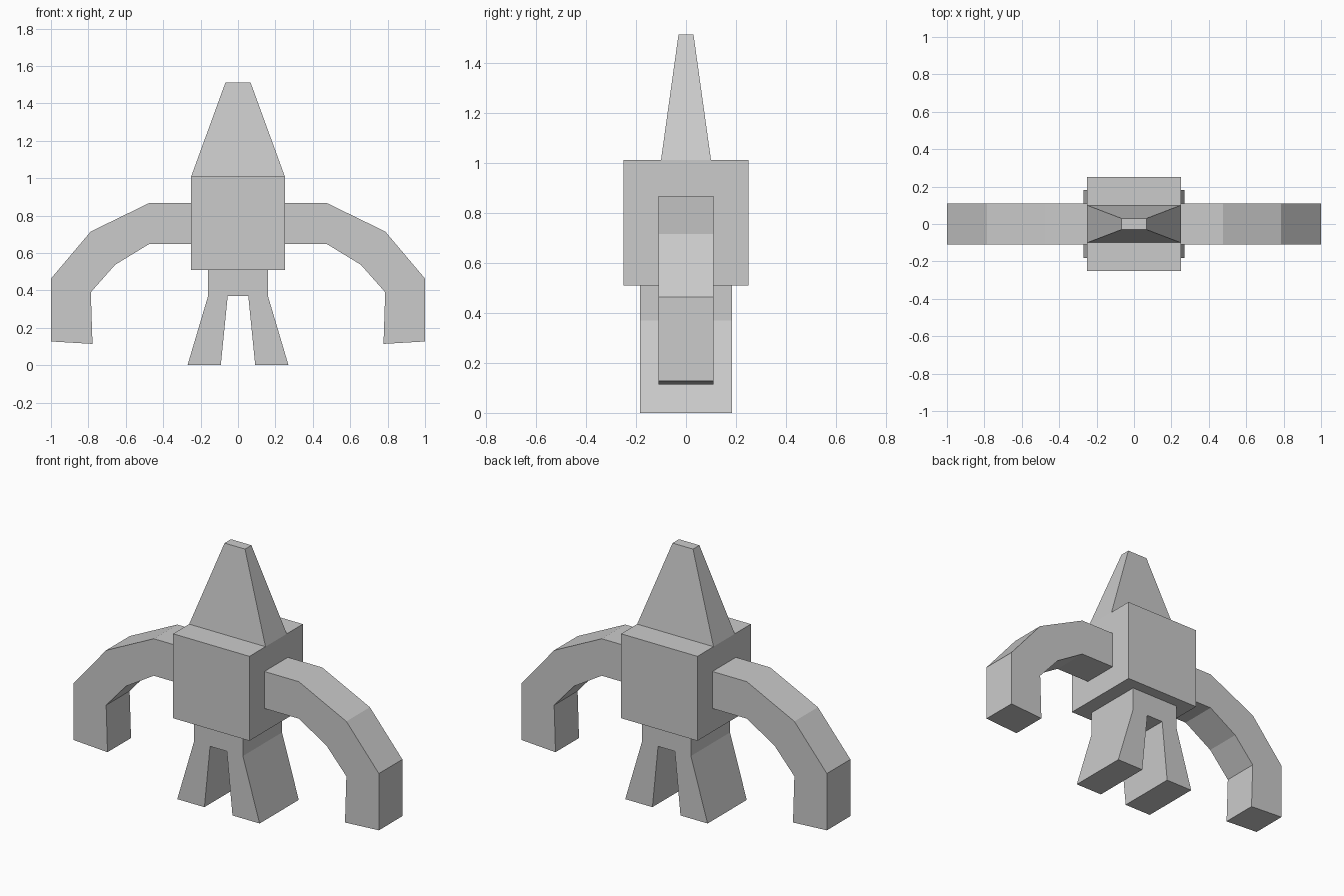
import bpy, bmesh

if "Cube" in bpy.data.objects:
    bpy.data.objects.remove(bpy.data.objects["Cube"])


def finish(name, bm):
    bmesh.ops.recalc_face_normals(bm, faces=bm.faces)
    mesh = bpy.data.meshes.new(name)
    bm.to_mesh(mesh)
    bm.free()
    obj = bpy.data.objects.new(name, mesh)
    bpy.context.collection.objects.link(obj)
    return obj


def tapered_box(name, z0, z1, bottom, top):
    """Box with separate half sizes (x, y) at the bottom and top."""
    bm = bmesh.new()
    bmesh.ops.create_cube(bm, size=2)
    for v in bm.verts:
        hx, hy = top if v.co.z > 0 else bottom
        v.co = (v.co.x * hx, v.co.y * hy, z1 if v.co.z > 0 else z0)
    return finish(name, bm)


def extrude_strip(name, outer, inner, half_y, side=1):
    """Bent bar: matching outer and inner (x, z) edges, given depth in y."""
    bm = bmesh.new()
    rings = []
    for (ox, oz), (ix, iz) in zip(outer, inner):
        rings.append([bm.verts.new((side * x, y, z)) for x, y, z in (
            (ox, -half_y, oz), (ox, half_y, oz), (ix, half_y, iz), (ix, -half_y, iz))])
    for a, b in zip(rings, rings[1:]):
        for i in range(4):
            j = (i + 1) % 4
            bm.faces.new((a[i], a[j], b[j], b[i]))
    bm.faces.new(rings[0])
    bm.faces.new(rings[-1])
    return finish(name, bm)


# Torso and pointed head
tapered_box("torso", 0.51, 1.01, (0.25, 0.25), (0.25, 0.25))
tapered_box("head", 1.01, 1.512, (0.25, 0.10), (0.067, 0.03))

# Hips
tapered_box("hips", 0.37, 0.51, (0.16, 0.183), (0.16, 0.183))

# Curved arms and splayed legs, one per side
arm_outer = [(0.25, 0.867), (0.475, 0.867), (0.787, 0.715), (1.0, 0.463), (1.0, 0.127)]
arm_inner = [(0.25, 0.648), (0.475, 0.648), (0.657, 0.537), (0.787, 0.39), (0.778, 0.114)]
leg_outer = [(0.16, 0.37), (0.27, 0.0)]
leg_inner = [(0.055, 0.37), (0.092, 0.0)]
for side, label in ((-1, "left"), (1, "right")):
    extrude_strip(f"{label}_arm", arm_outer, arm_inner, 0.11, side)
    extrude_strip(f"{label}_leg", leg_outer, leg_inner, 0.183, side)
